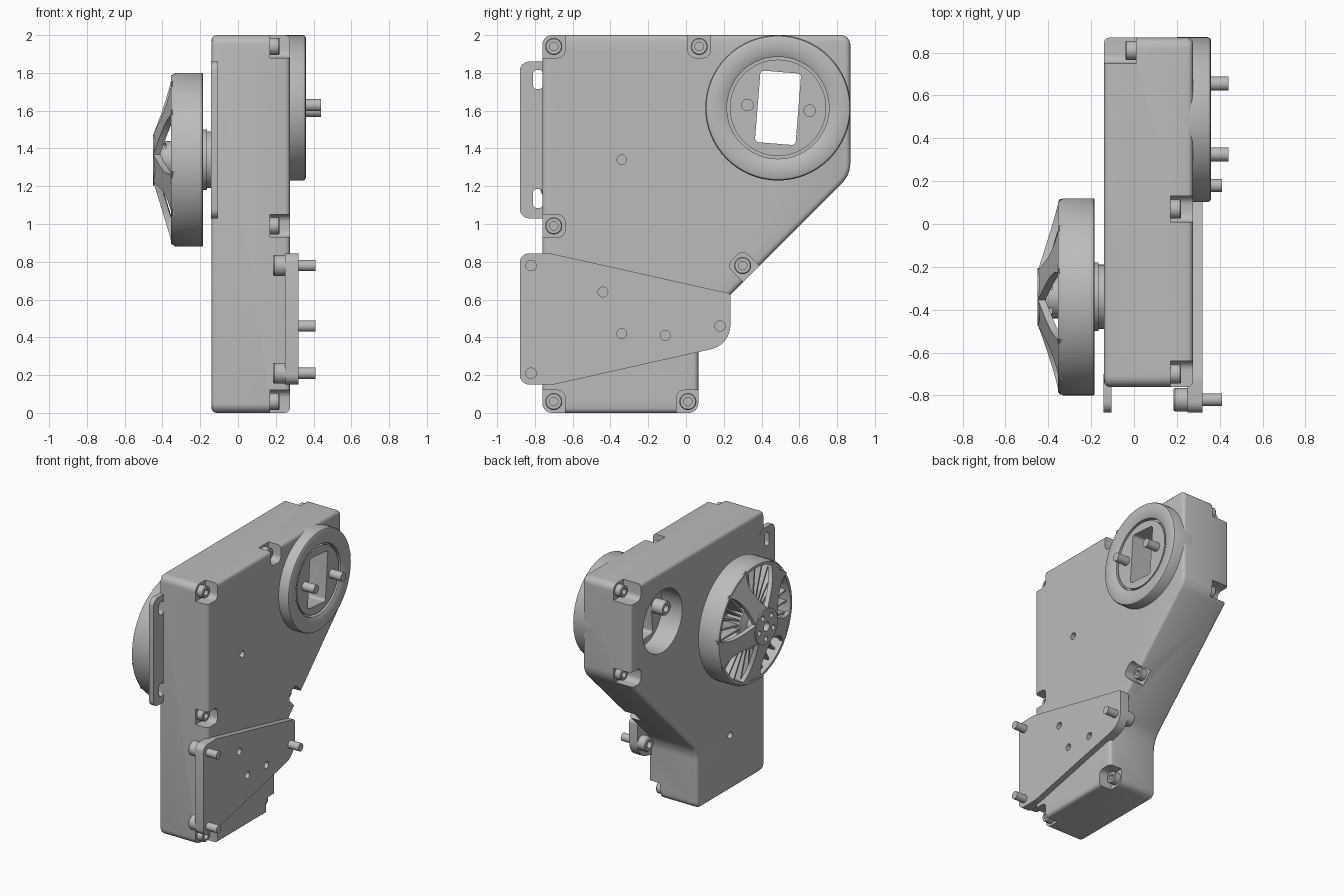
import bpy, bmesh, math
from mathutils import Vector, Matrix

cube = bpy.data.objects.get("Cube")
if cube:
    bpy.data.objects.remove(cube, do_unlink=True)

grey = bpy.data.materials.new("plain grey")
grey.use_nodes = True
colour = (0.5, 0.5, 0.5, 1)
grey.diffuse_color = colour
grey.node_tree.nodes["Principled BSDF"].inputs["Base Color"].default_value = colour


def finish(bm, name):
    bmesh.ops.recalc_face_normals(bm, faces=bm.faces)
    me = bpy.data.meshes.new(name)
    bm.to_mesh(me)
    bm.free()
    me.materials.append(grey)
    ob = bpy.data.objects.new(name, me)
    bpy.context.scene.collection.objects.link(ob)
    return ob


def activate(ob):
    bpy.ops.object.select_all(action="DESELECT")
    ob.select_set(True)
    bpy.context.view_layer.objects.active = ob


def smooth(ob):
    activate(ob)
    bpy.ops.object.shade_smooth_by_angle(angle=math.radians(32))
    return ob


def rounded(corners, steps=6):
    """Outline with each (y, z, radius) corner turned into an arc."""
    out = []
    for i, (y, z, r) in enumerate(corners):
        p = Vector((y, z))
        a = (Vector(corners[i - 1][:2]) - p).normalized()
        b = (Vector(corners[(i + 1) % len(corners)][:2]) - p).normalized()
        if r == 0:
            out.append(p)
            continue
        half = a.angle(b) / 2
        c = p + (a + b).normalized() * r / math.sin(half)
        u, w = p + a * r / math.tan(half) - c, p + b * r / math.tan(half) - c
        phi = math.pi - 2 * half
        for k in range(steps + 1):
            t = k / steps
            out.append(c + (u * math.sin((1 - t) * phi) + w * math.sin(t * phi)) / math.sin(phi))
    return out


def rect(y0, y1, z0, z1, r):
    return rounded([(y0, z0, r), (y1, z0, r), (y1, z1, r), (y0, z1, r)])


def turned(points, centre, angle):
    rot = Matrix.Rotation(angle, 2)
    return [rot @ p + Vector(centre) for p in points]


def prism(name, points, x0, x1):
    bm = bmesh.new()
    face = bm.faces.new([bm.verts.new((x0, p[0], p[1])) for p in points])
    ext = bmesh.ops.extrude_face_region(bm, geom=[face])["geom"]
    bmesh.ops.translate(bm, vec=(x1 - x0, 0, 0),
                        verts=[v for v in ext if isinstance(v, bmesh.types.BMVert)])
    return finish(bm, name)


def lathe(name, profile, centre, steps=32):
    """Spin (radius, x) points about an axis along x."""
    bm = bmesh.new()
    y, z = centre
    vs = [bm.verts.new((x, y, z + r)) for r, x in profile]
    es = [bm.edges.new(pair) for pair in zip(vs, vs[1:])]
    bmesh.ops.spin(bm, geom=vs + es, cent=(0, y, z), axis=(1, 0, 0),
                   angle=2 * math.pi, steps=steps)
    bmesh.ops.remove_doubles(bm, verts=bm.verts, dist=1e-4)
    return finish(bm, name)


def rod(name, centre, r, x0, x1, steps=24):
    return lathe(name, [(0, x0), (r, x0), (r, x1), (0, x1)], centre, steps)


def apply(ob, mod):
    activate(ob)
    bpy.ops.object.modifier_apply(modifier=mod.name)


def bevel(ob, width):
    mod = ob.modifiers.new("bevel", "BEVEL")
    mod.width, mod.segments = width, 3
    mod.limit_method, mod.angle_limit = "ANGLE", math.radians(60)
    apply(ob, mod)


def cut(ob, cutter):
    mod = ob.modifiers.new("cut", "BOOLEAN")
    mod.operation, mod.solver, mod.object = "DIFFERENCE", "EXACT", cutter
    apply(ob, mod)
    bpy.data.objects.remove(cutter, do_unlink=True)


def bolt_head(name, centre, r, base, top):
    mid, s = (base + top) / 2, r * 0.5
    smooth(lathe(name, [(0, mid), (s, mid), (s, top), (r * 0.9, top),
                        (r, top * 0.9 + base * 0.1), (r, base), (0, base)], centre, 24))


# Housing
housing = prism("housing", rounded([
    (-0.76, 0, 0.05), (0.065, 0, 0.05), (0.065, 0.455, 0.2), (0.87, 1.26, 0.15),
    (0.87, 2, 0.05), (-0.76, 2, 0.05)]), -0.14, 0.275)
bevel(housing, 0.025)

# Screw pockets: centre, reach to low y, high y, low z, high z, turn
near, far = 0.06, 0.2
pockets = [
    ((-0.70, 1.94), far, near, near, far, 0, 1),
    ((0.07, 1.94), near, near, near, far, 0, 1),
    ((-0.70, 0.99), far, near, near, near, 0, 1),
    ((0.30, 0.78), near, near, far, near, math.pi / 4, 1),
    ((-0.70, 0.06), far, near, far, near, 0, 1),
    ((0.01, 0.06), near, far, far, near, 0, 1),
    ((0.81, 1.94), near, far, near, far, 0, -1),
    ((0.81, 1.30), near, far, near, near, 0, -1)]
for c, yl, yh, zl, zh, turn, side in pockets:
    floor = 0.17 if side > 0 else 0.01
    shape = turned(rect(-yl, yh, -zl, zh, 0.04), c, turn)
    cut(housing, prism("pocket", shape, floor, floor + side * 0.3))
    bolt_head("housing_screw", c, 0.045, floor - side * 0.01, floor + side * 0.05)

# Ring boss, round rear recess and slot through both
ring_c = (0.487, 1.615)
ring = lathe("ring_boss", [(0, 0.2), (0.385, 0.2), (0.385, 0.345), (0.38, 0.355), (0.37, 0.36),
                           (0.30, 0.36), (0.27, 0.345), (0.27, 0.31), (0.255, 0.31),
                           (0.255, 0.34), (0, 0.34)], ring_c, 64)
cut(housing, lathe("recess", [(0, -0.3), (0.24, -0.3), (0.24, 0.03), (0, 0.03)], ring_c, 48))
slot = turned(rect(-0.108, 0.108, -0.19, 0.19, 0.02), ring_c, -0.08)
for part in (ring, housing):
    cut(part, prism("slot", slot, -0.5, 0.6))
smooth(ring)
for c in ((0.325, 1.63), (0.655, 1.60)):
    smooth(rod("ring_pin", c, 0.033, 0.02, 0.44))
    bolt_head("ring_pin_head", c, 0.055, 0.035, -0.06)

# Opening in the top face
opening = prism("opening", rect(-0.505, -0.17, 0, 0.135, 0.04), 0, 0.4)
opening.data.transform(Matrix(((0, 0, 1, 0), (0, 1, 0, 0), (1, 0, 0, 1.85), (0, 0, 0, 1))))
cut(housing, opening)

# Small holes in the housing faces
for c in ((-0.34, 1.34), (-0.34, 0.42)):
    cut(housing, rod("hole", c, 0.026, -0.3 if c[1] < 1 else 0.15, 0.4))
smooth(housing)

# Mounting plate with three pins
plate = prism("mounting_plate", rounded([
    (-0.88, 0.15, 0.05), (-0.70, 0.15, 0.1), (0.235, 0.36, 0.13), (0.235, 0.632, 0.02),
    (-0.72, 0.845, 0.1), (-0.88, 0.845, 0.05)]), 0.25, 0.32)
for c in ((-0.44, 0.64), (-0.34, 0.42), (-0.11, 0.41)):
    cut(plate, rod("hole", c, 0.026, 0.285, 0.4))
smooth(plate)
for c in ((-0.82, 0.78), (-0.82, 0.21), (0.18, 0.46)):
    smooth(rod("plate_pin", c, 0.03, 0.24, 0.41))
    bolt_head("plate_pin_head", c, 0.055, 0.255, 0.185)

# Slotted side tab
tab = prism("side_tab", rect(-0.88, -0.70, 1.03, 1.86, 0.05), -0.142, -0.105)
for z in (1.135, 1.765):
    cut(tab, prism("tab_slot", rect(-0.81, -0.757, z - 0.05, z + 0.05, 0.02), -0.3, 0))
smooth(tab)

# Wheel: rim, back disc, shaft flange, hub
axis = (-0.34, 1.34)
smooth(lathe("wheel_rim", [(0.41, -0.185), (0.455, -0.185), (0.46, -0.19), (0.46, -0.33),
                           (0.445, -0.355), (0.425, -0.355), (0.425, -0.2), (0.41, -0.185)], axis, 64))
smooth(rod("wheel_back", axis, 0.43, -0.21, -0.185, 64))
smooth(rod("wheel_flange", axis, 0.16, -0.20, -0.165, 48))
smooth(rod("wheel_shaft", axis, 0.15, -0.17, -0.13, 48))
hub = lathe("wheel_hub", [(0, -0.2), (0.16, -0.2), (0.16, -0.33), (0.10, -0.35), (0.10, -0.41),
                          (0.135, -0.41), (0.135, -0.45), (0, -0.45)], axis, 48)
arms = [math.radians(30 + 72 * k) for k in range(5)]
cut(hub, rod("centre_hole", axis, 0.035, -0.6, -0.40))
for a in arms:
    c = (axis[0] + 0.09 * math.sin(a), axis[1] + 0.09 * math.cos(a))
    cut(hub, rod("hub_hole", c, 0.02, -0.6, -0.38, 16))
smooth(hub)

# Five flared spokes sloping from hub to rim
for a in arms:
    bm = bmesh.new()
    rows = []
    for k in range(11):
        t = k / 10
        r = 0.11 + 0.33 * t
        w = 0.05 + 0.08 * t ** 4 + 0.03 * (1 - t) ** 2
        x = -0.448 + 0.10 * t
        rows.append([bm.verts.new((x, axis[0] + r * math.sin(a) + s * w * math.cos(a),
                                   axis[1] + r * math.cos(a) - s * w * math.sin(a)))
                     for s in (-1, 1)])
    faces = [bm.faces.new((p[0], p[1], q[1], q[0])) for p, q in zip(rows, rows[1:])]
    ext = bmesh.ops.extrude_face_region(bm, geom=faces)["geom"]
    bmesh.ops.translate(bm, vec=(0.035, 0, 0),
                        verts=[v for v in ext if isinstance(v, bmesh.types.BMVert)])
    smooth(finish(bm, "wheel_spoke"))

# Thin radial vanes behind the spokes
for k in range(30):
    vane = turned([Vector(p) for p in ((0.15, -0.007), (0.43, -0.007), (0.43, 0.007), (0.15, 0.007))],
                  axis, k * math.pi / 15)
    prism("wheel_vane", vane, -0.32, -0.2)
